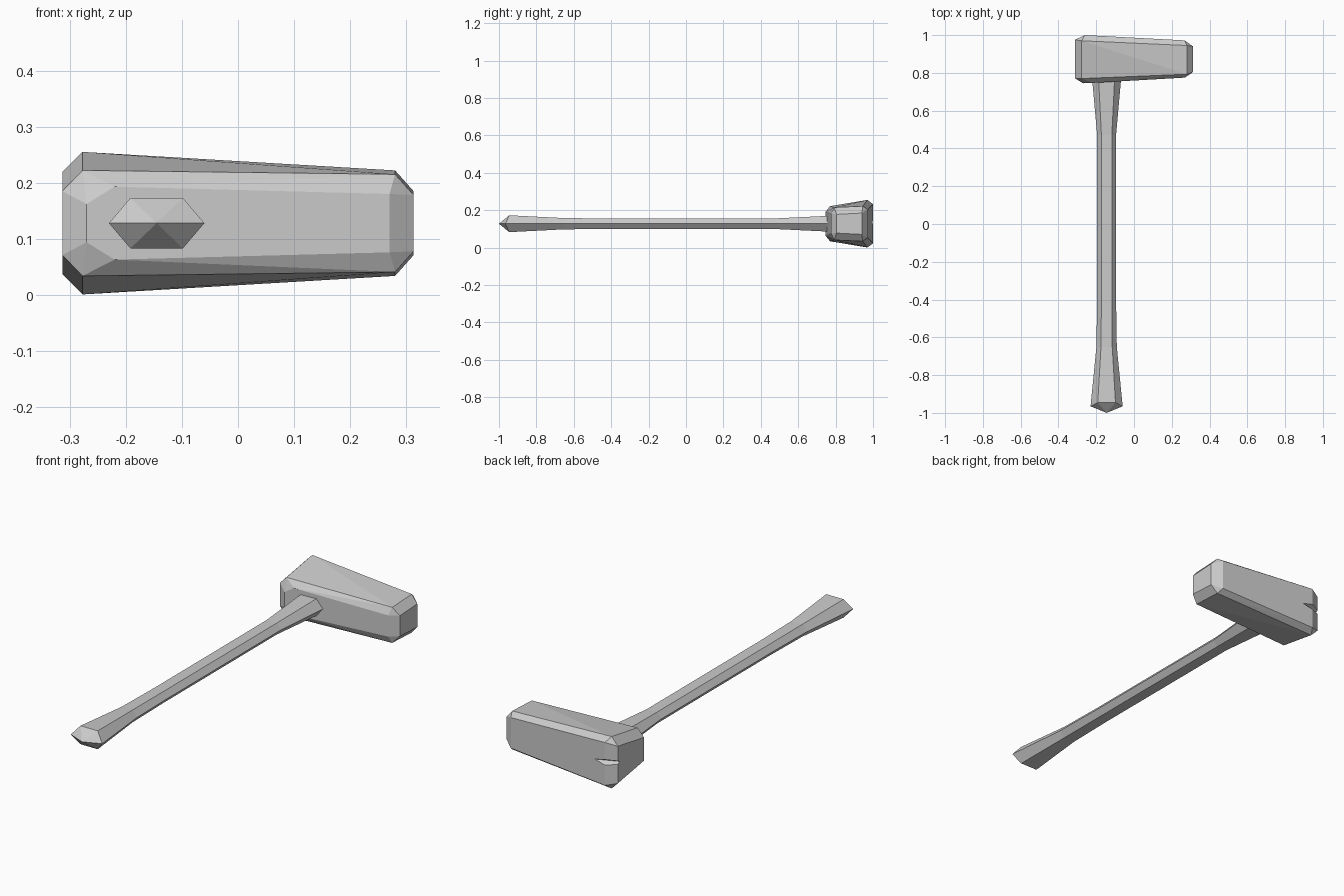
import bpy
import bmesh

MID = 0.128       # height of the mirror plane
HANDLE_X = -0.145

cube = bpy.data.objects.get("Cube")
if cube:
    bpy.data.objects.remove(cube, do_unlink=True)

grey = bpy.data.materials.new("plain_grey")
grey.use_nodes = True
grey.diffuse_color = (0.6, 0.6, 0.6, 1)
grey.node_tree.nodes["Principled BSDF"].inputs["Base Color"].default_value = (0.6, 0.6, 0.6, 1)


def add_object(name, bm):
    bmesh.ops.recalc_face_normals(bm, faces=bm.faces[:])
    mesh = bpy.data.meshes.new(name)
    bm.to_mesh(mesh)
    bm.free()
    mesh.materials.append(grey)
    obj = bpy.data.objects.new(name, mesh)
    bpy.context.scene.collection.objects.link(obj)
    return obj


def hull(name, points):
    bm = bmesh.new()
    for p in points:
        bm.verts.new(p)
    res = bmesh.ops.convex_hull(bm, input=bm.verts[:])
    loose = [v for v in bm.verts if not v.link_faces]
    bmesh.ops.delete(bm, geom=loose, context="VERTS")
    bmesh.ops.dissolve_limit(bm, angle_limit=0.03, verts=bm.verts[:], edges=bm.edges[:])
    return add_object(name, bm)


# Head: faceted block, mirrored above and below its middle (x, y, half height)
head_corners = [
    (-0.277, 0.97, 0.127), (0.28, 0.945, 0.094),      # rear ridge
    (-0.26, 1.0, 0.105), (0.268, 0.972, 0.075),       # back face
    (-0.313, 0.975, 0.091), (-0.313, 0.772, 0.057),   # large end
    (0.313, 0.94, 0.057), (0.313, 0.805, 0.050),      # small end
    (-0.277, 0.77, 0.094), (0.28, 0.793, 0.087),      # front ridge
    (-0.22, 0.747, 0.065), (-0.27, 0.745, 0.034), (0.27, 0.775, 0.052),  # front face
]
head = hull("hammer_head", [(x, y, MID + s * h) for x, y, h in head_corners for s in (1, -1)])

# Battle notch in the rear edge of the large end
notch = hull("notch_cutter", [
    (-0.18, 1.005, 0.135), (-0.33, 1.03, 0.18), (-0.33, 1.03, 0.088), (-0.33, 0.955, 0.14)])
notch.hide_render = True
notch.hide_viewport = True
cut = head.modifiers.new("notch", "BOOLEAN")
cut.operation = "DIFFERENCE"
cut.solver = "EXACT"
cut.object = notch

# Handle: six-sided shaft flared at both ends (y, half width, half height)
sections = [(-0.965, 0.085, 0.045), (-0.65, 0.054, 0.030), (-0.40, 0.050, 0.028),
            (0.47, 0.050, 0.028), (0.76, 0.076, 0.042), (0.85, 0.08, 0.044)]
bm = bmesh.new()
rings = []
for i, (y, w, h) in enumerate(sections):
    flat = 0.55 * w
    inset = 0.02 if i == 0 else 0
    profile = [(w, 0), (flat, h), (-flat, h), (-w, 0), (-flat, -h), (flat, -h)]
    rings.append([bm.verts.new((HANDLE_X + px, y + (inset if pz else 0), MID + pz))
                  for px, pz in profile])
for a, b in zip(rings, rings[1:]):
    for k in range(6):
        n = (k + 1) % 6
        bm.faces.new((a[k], a[n], b[n], b[k]))
bm.faces.new(rings[-1])
# Pointed pommel
tip = bm.verts.new((HANDLE_X, -1.0, MID))
for k in range(6):
    bm.faces.new((rings[0][k], rings[0][(k + 1) % 6], tip))
add_object("handle", bm)
